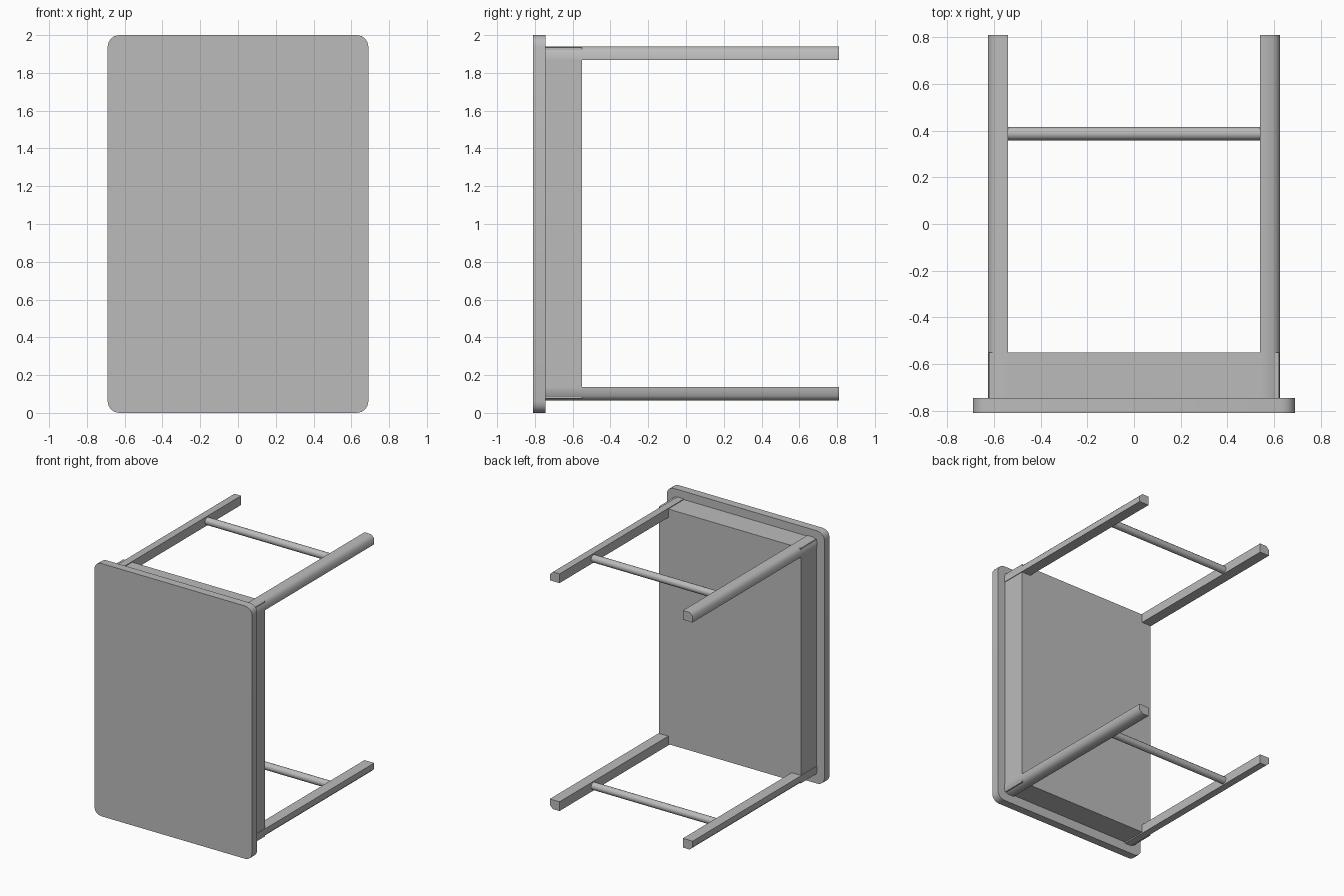
import bpy, bmesh, math

if "Cube" in bpy.data.objects:
    bpy.data.objects.remove(bpy.data.objects["Cube"])

grey = bpy.data.materials.new("plain_grey")
grey.diffuse_color = (0.5, 0.5, 0.5, 1)
grey.use_nodes = True
grey.node_tree.nodes["Principled BSDF"].inputs["Base Color"].default_value = grey.diffuse_color


def prism(name, outline, axis, lo, hi):
    """Extrude a 2D outline along 'x' (outline is y,z) or 'y' (outline is x,z)."""
    place = (lambda p, t: (t, p[0], p[1])) if axis == 'x' else (lambda p, t: (p[0], t, p[1]))
    bm = bmesh.new()
    a = [bm.verts.new(place(p, lo)) for p in outline]
    b = [bm.verts.new(place(p, hi)) for p in outline]
    n = len(outline)
    bm.faces.new(a)
    bm.faces.new(b[::-1])
    for i in range(n):
        bm.faces.new((a[i], b[i], b[(i + 1) % n], a[(i + 1) % n]))
    bmesh.ops.recalc_face_normals(bm, faces=bm.faces)
    me = bpy.data.meshes.new(name)
    bm.to_mesh(me)
    bm.free()
    me.materials.append(grey)
    ob = bpy.data.objects.new(name, me)
    bpy.context.collection.objects.link(ob)
    bpy.ops.object.select_all(action='DESELECT')
    ob.select_set(True)
    bpy.context.view_layer.objects.active = ob
    bpy.ops.object.shade_smooth_by_angle(angle=math.radians(50))
    return ob


# Table top standing on its short edge, with rounded corners
r, top = 0.06, []
for cx, cz, start in ((0.63, 1.94, 0), (-0.63, 1.94, 90), (-0.63, 0.06, 180), (0.63, 0.06, 270)):
    for k in range(5):
        t = math.radians(start + 22.5 * k)
        top.append((cx + r * math.cos(t), cz + r * math.sin(t)))
prism("table_top", top, 'y', -0.81, -0.745)

# Solid frame block under the top, slightly inside the legs
prism("apron", [(-0.62, 0.075), (0.62, 0.075), (0.62, 1.935), (-0.62, 1.935)], 'y', -0.745, -0.55)

# Four legs with a chamfered outer corner
for sx, side in ((-1, "left"), (1, "right")):
    for sz, level in ((-1, "lower"), (1, "upper")):
        shape = [(0.54, 0.865), (0.625, 0.865), (0.625, 0.913), (0.598, 0.938), (0.54, 0.938)]
        prism(f"{level}_{side}_leg", [(sx * x, 1.003 + sz * z) for x, z in shape], 'y', -0.745, 0.81)

# Round stretcher between each pair of legs
for z, level in ((0.103, "lower"), (1.903, "upper")):
    ring = [(0.387 + 0.029 * math.cos(math.tau * k / 12), z + 0.029 * math.sin(math.tau * k / 12))
            for k in range(12)]
    prism(f"{level}_stretcher", ring, 'x', -0.55, 0.55)
